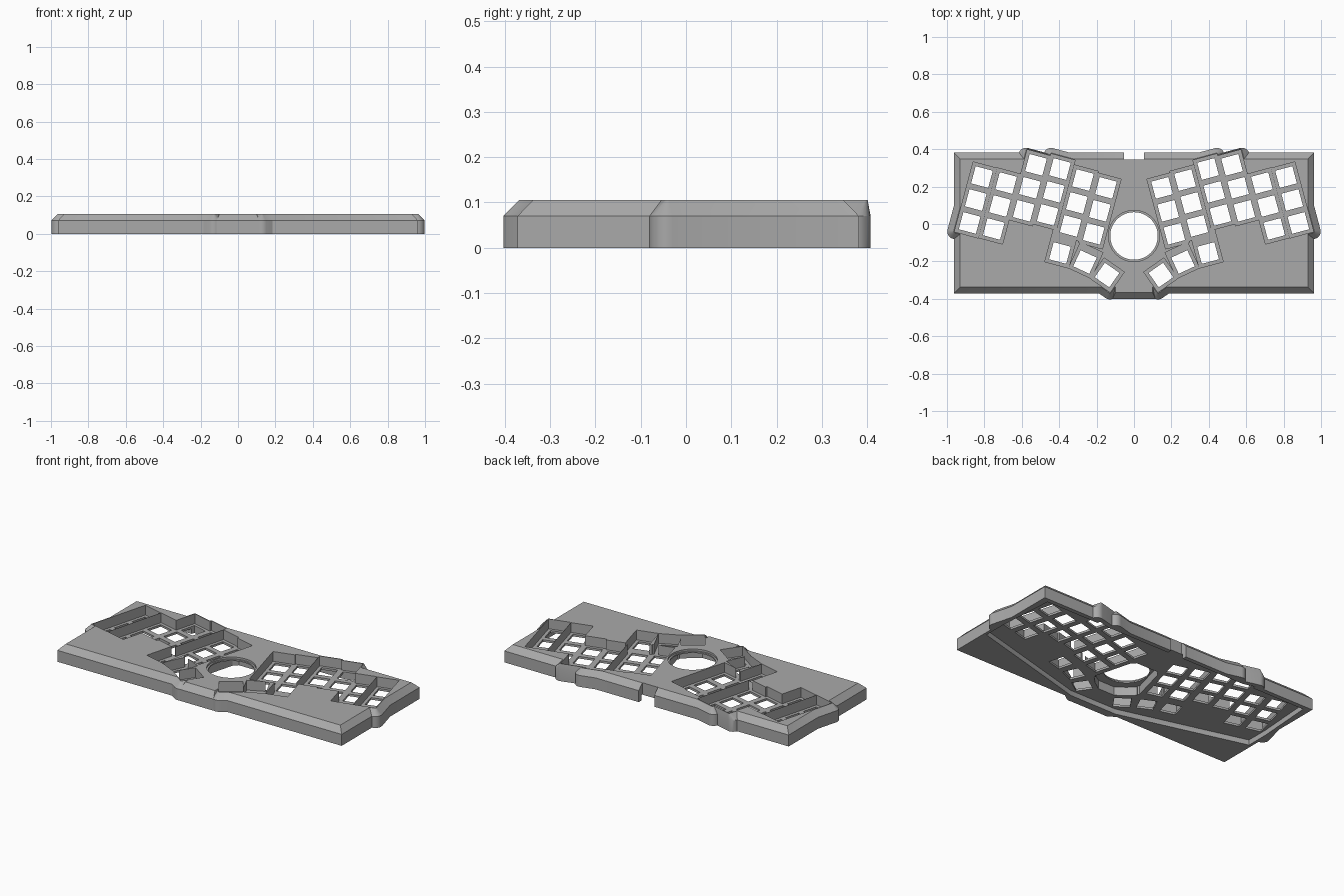
import bpy, bmesh, math
from mathutils import Vector, Matrix

cube = bpy.data.objects.get("Cube")
if cube:
    bpy.data.objects.remove(cube, do_unlink=True)

TOP, SHOULDER, PLATE, CEILING = 0.105, 0.07, 0.045, 0.032
PITCH, TILT = 0.127, 15
WELL, HOLE, RIM = 0.066, 0.0475, 0.105

grey = bpy.data.materials.new("grey_plastic")
grey.use_nodes = True
grey.diffuse_color = (0.4, 0.4, 0.4, 1)
grey.node_tree.nodes["Principled BSDF"].inputs["Base Color"].default_value = (0.4, 0.4, 0.4, 1)


def loft(bm, rings):
    """Closed solid through a list of equal-length rings, lowest first."""
    loops = [[bm.verts.new(p) for p in ring] for ring in rings]
    n = len(loops[0])
    bm.faces.new(loops[0][::-1])
    bm.faces.new(loops[-1])
    for a, b in zip(loops, loops[1:]):
        for i in range(n):
            j = (i + 1) % n
            bm.faces.new((a[i], a[j], b[j], b[i]))


def ring(x0, x1, y0, y1, z, radius=0.0, seg=0, place=None):
    """Rectangle, with rounded corners if asked, moved by a matrix."""
    pts = []
    corners = ((x1, y1, -1, -1), (x0, y1, 1, -1), (x0, y0, 1, 1), (x1, y0, -1, 1))
    for q, (x, y, sx, sy) in enumerate(corners):
        for k in range(seg + 1):
            a = math.radians(90 * (q + (k / seg if seg else 0.5)))
            p = Vector((x + sx * radius, y + sy * radius, z))
            if seg:
                p += Vector((math.cos(a), math.sin(a), 0)) * radius
            pts.append(place @ p if place else p)
    return pts


def make(name, *solids):
    bm = bmesh.new()
    for rings in solids:
        loft(bm, rings)
    bmesh.ops.recalc_face_normals(bm, faces=bm.faces)
    mesh = bpy.data.meshes.new(name)
    bm.to_mesh(mesh)
    bm.free()
    ob = bpy.data.objects.new(name, mesh)
    bpy.context.collection.objects.link(ob)
    mesh.materials.append(grey)
    return ob


def combine(target, tool, operation="DIFFERENCE"):
    mod = target.modifiers.new("combine", "BOOLEAN")
    mod.operation, mod.object, mod.solver = operation, tool, "EXACT"
    bpy.context.view_layer.objects.active = target
    bpy.ops.object.modifier_apply(modifier=mod.name)
    bpy.data.objects.remove(tool, do_unlink=True)


def box(x0, x1, y0, y1, z0, z1, place=None):
    return [ring(x0, x1, y0, y1, z, place=place) for z in (z0, z1)]


def disc(radius, z, n=64, y=-0.064):
    return [(radius * math.cos(math.tau * (i + .5) / n),
             y + radius * math.sin(math.tau * (i + .5) / n), z) for i in range(n)]


def extrude(points, z0, z1):
    return [[(x, y, z) for x, y in points] for z in (z0, z1)]


# Key groups: x, y of the first key, tilt, key count, extra well length, rim reach (0 = no rim)
groups = [
    (0.813, 0.251, TILT, 3, 0, 0.08),
    (0.684, 0.219, TILT, 3, 0, 0),
    (0.524, 0.316, TILT, 3, 0, 0.076),
    (0.396, 0.294, TILT, 3, 0, 0.098),
    (0.273, 0.235, TILT, 3, 0, 0),
    (0.150, 0.193, TILT, 3, 0, 0),
    (0.396, -0.155, 15, 1, 0.06, 0),
    (0.262, -0.203, 25, 1, 0.02, 0),
    (0.144, -0.273, 35, 1, 0, 0.08),
]
layout = []
for side in (1, -1):
    for x, y, tilt, count, extra, reach in groups:
        place = Matrix.Translation((side * x, y, 0)) @ Matrix.Rotation(math.radians(side * tilt), 4, "Z")
        layout.append((place, (count - 1) * PITCH, extra, reach))

# Chamfered case slab
case = make("keyboard_case", [
    ring(-0.963, 0.963, -0.372, 0.382, 0),
    ring(-0.963, 0.963, -0.372, 0.382, SHOULDER),
    ring(-0.93, 0.93, -0.338, 0.348, TOP)])

# Rounded rims that bulge around the outer key groups
for place, length, extra, reach in layout:
    if reach:
        lower = [ring(-RIM, RIM, -length - RIM, reach, z, 0.04, 6, place) for z in (0, SHOULDER)]
        upper = ring(-0.071, 0.071, -length - 0.071, 0.071, TOP, 0.008, 6, place)
        combine(case, make("rim", lower + [upper]), "UNION")
front_fill = make("front_fill", [
    ring(-0.115, 0.115, -0.402, -0.2, 0), ring(-0.115, 0.115, -0.402, -0.2, SHOULDER),
    ring(-0.1, 0.1, -0.366, -0.2, TOP)])
combine(case, front_fill, "UNION")

# Hollow underside
half = [(0.16, -0.352), (0.945, -0.14), (0.945, 0.0), (0.92, 0.355)]
outline = half + [(-x, y) for x, y in reversed(half)]
combine(case, make("cavity", extrude(outline, -0.1, CEILING)))

# Deeper pocket around the round opening, kept clear of the key wells
pocket = make("pocket", [disc(0.19, z, 8) for z in (-0.1, 0.085)])
for place, length, extra, reach in layout:
    w = WELL + 0.012
    combine(pocket, make("clearance", box(-w, w, -length - w, w + extra, -0.3, 0.3, place)))
combine(case, pocket)

# Recessed key wells
for place, length, extra, reach in layout:
    combine(case, make("well", box(-WELL, WELL, -length - WELL, WELL + extra, PLATE, 0.3, place)))

# Square switch openings through the plate
holes = []
for place, length, extra, reach in layout:
    for k in range(round(length / PITCH) + 1):
        c = -k * PITCH
        holes.append(box(-HOLE, HOLE, c - HOLE, c + HOLE, -0.2, 0.2, place))
combine(case, make("switch_openings", *holes))

# Round opening with a stepped lip, and the cable notch at the back
combine(case, make("round_opening", [disc(0.127, z) for z in (-0.2, 0.2)]))
combine(case, make("lip", [disc(0.137, z) for z in (0.093, 0.2)]))
combine(case, make("cable_notch", box(-0.053, 0.053, 0.346, 0.5, -0.1, 0.3)))

# Smooth the curved walls, keep the edges crisp
bpy.ops.object.select_all(action="DESELECT")
case.select_set(True)
bpy.context.view_layer.objects.active = case
bpy.ops.object.shade_smooth_by_angle(angle=math.radians(25))
